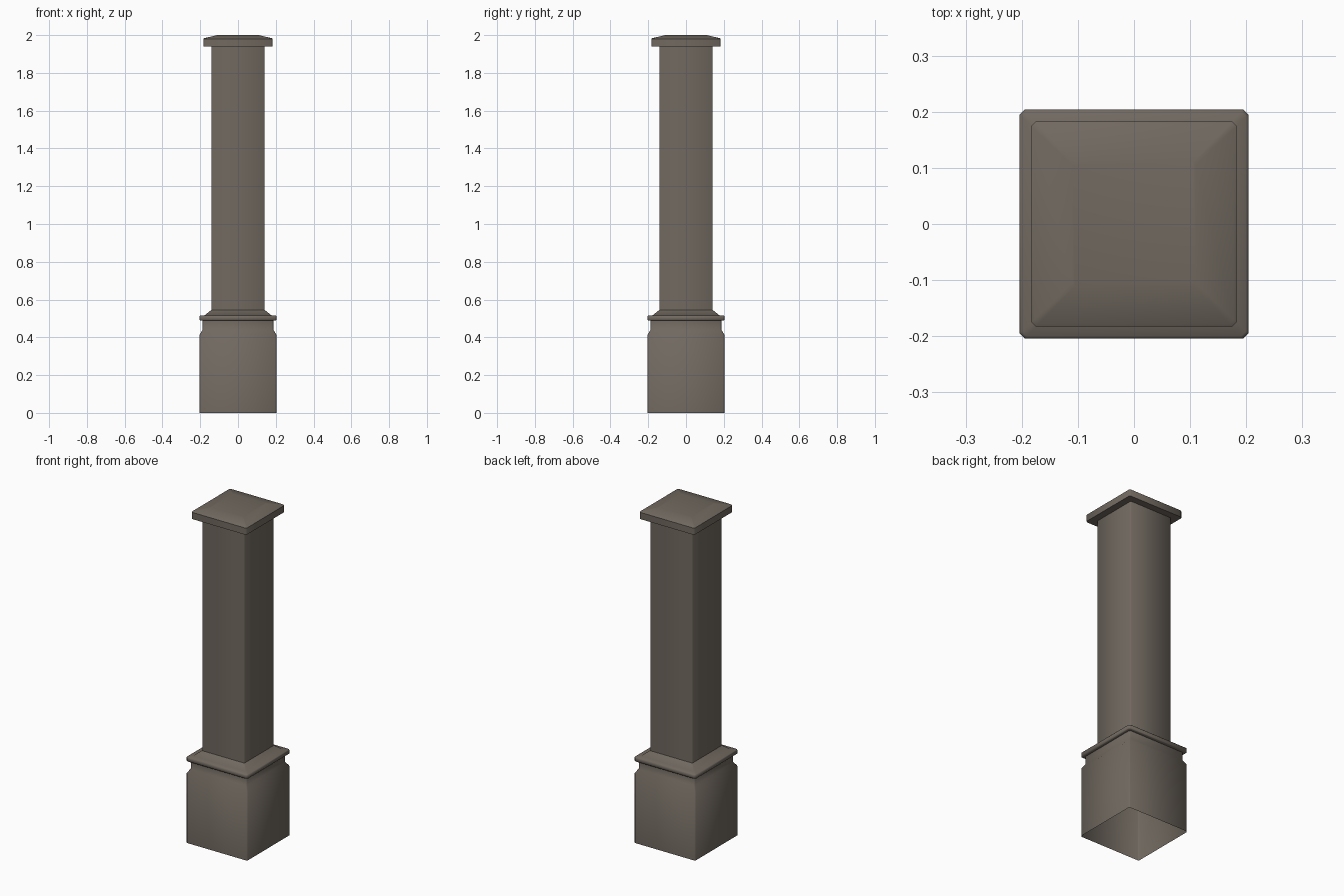
import bpy, bmesh

if "Cube" in bpy.data.objects:
    bpy.data.objects.remove(bpy.data.objects["Cube"])

stone = bpy.data.materials.new("weathered stone")
stone.diffuse_color = (0.165, 0.141, 0.117, 1)
stone.use_nodes = True
stone.node_tree.nodes["Principled BSDF"].inputs["Base Color"].default_value = stone.diffuse_color


def ring_points(h, z, c):
    """Square of half-width h with corners cut by c."""
    a = h - c
    return [(a, -h, z), (h, -a, z), (h, a, z), (a, h, z),
            (-a, h, z), (-h, a, z), (-h, -a, z), (-a, -h, z)]


def square_loft(name, profile, cap_top=False, angle=0.87):
    """Loft chamfered squares through (half width, z, corner cut)."""
    bm = bmesh.new()
    rings = [[bm.verts.new(p) for p in ring_points(*row)] for row in profile]
    for lo, hi in zip(rings, rings[1:]):
        for i in range(8):
            j = (i + 1) % 8
            bm.faces.new((lo[i], lo[j], hi[j], hi[i]))
    if cap_top:
        bm.faces.new(rings[-1])
    mesh = bpy.data.meshes.new(name)
    bm.to_mesh(mesh)
    bm.free()
    mesh.materials.append(stone)
    ob = bpy.data.objects.new(name, mesh)
    bpy.context.collection.objects.link(ob)
    bpy.ops.object.select_all(action='DESELECT')
    bpy.context.view_layer.objects.active = ob
    ob.select_set(True)
    bpy.ops.object.shade_smooth_by_angle(angle=angle)
    return ob


# Plinth, open underneath, with its bevelled shoulder and neck
square_loft("plinth", [(0.203, 0, 0.007), (0.203, 0.415, 0.007),
                       (0.187, 0.44, 0.007), (0.187, 0.488, 0.007)])

# Projecting moulding, sloping in to the shaft
square_loft("base_moulding", [(0.187, 0.488, 0.007), (0.2, 0.488, 0.009),
                              (0.204, 0.492, 0.009), (0.204, 0.511, 0.009),
                              (0.2, 0.515, 0.009), (0.176, 0.517, 0.007),
                              (0.141, 0.545, 0.005)])

# Tall shaft
square_loft("shaft", [(0.141, 0.545, 0.005), (0.141, 1.94, 0.005)])

# Capstone with a shallow hipped top
square_loft("capstone", [(0.141, 1.94, 0.005), (0.183, 1.94, 0.008),
                         (0.183, 1.98, 0.008), (0.178, 1.984, 0.008),
                         (0.11, 2.0, 0.005)], cap_top=True)
